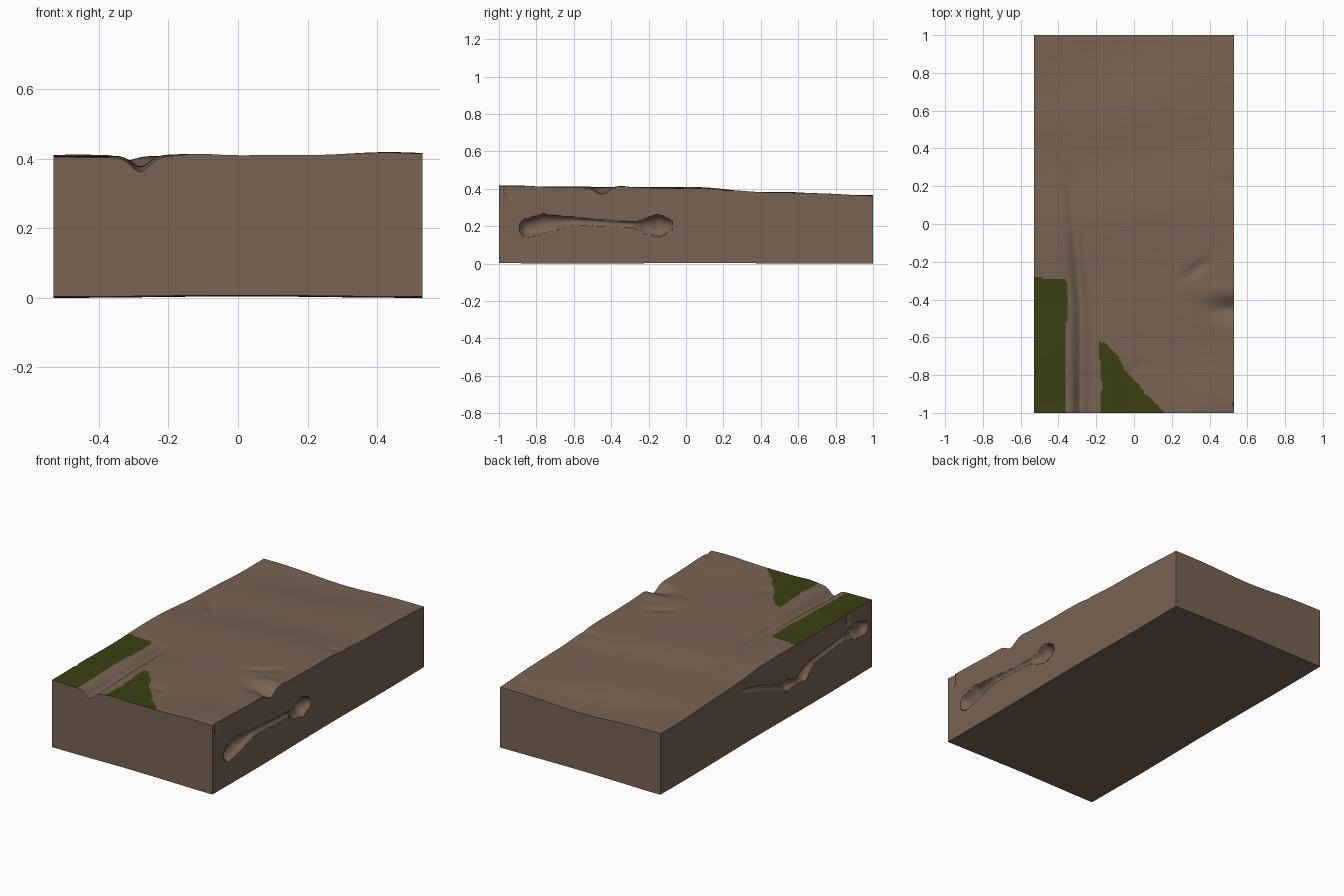
import bpy, bmesh, math
from mathutils import Vector

if "Cube" in bpy.data.objects:
    bpy.data.objects.remove(bpy.data.objects["Cube"])

HX, HY = 0.53, 1.0
NX, NY, NZ = 120, 220, 60


def material(name, rgb):
    m = bpy.data.materials.new(name)
    m.diffuse_color = (*rgb, 1)
    m.use_nodes = True
    m.node_tree.nodes["Principled BSDF"].inputs["Base Color"].default_value = m.diffuse_color
    return m


earth = material("brown earth", (0.19, 0.125, 0.083))
grass = material("dark olive grass", (0.043, 0.052, 0.005))


def lerp_table(t, table):
    """Smoothly interpolate a short table of (position, value)."""
    if t <= table[0][0]:
        return table[0][1]
    for (a, va), (b, vb) in zip(table, table[1:]):
        if t <= b:
            k = (t - a) / (b - a)
            return va + (vb - va) * k * k * (3 - 2 * k)
    return table[-1][1]


def bump(x, y, cx, cy, sx, sy, h, turn=0):
    c, s = math.cos(turn), math.sin(turn)
    u, v = (x - cx) * c + (y - cy) * s, (y - cy) * c - (x - cx) * s
    return h * math.exp(-(u / sx) ** 2 - (v / sy) ** 2)


# Ground height: gentle slope, ripples, gully, side notch and small dents
def height(x, y):
    z = lerp_table(y, [(-1, .406), (0, .407), (.45, .381), (1, .364)])
    z += .002 * math.sin(9 * x + 5 * y) + .002 * math.sin(11 * y - 4 * x + 1)
    z += bump(x, y, .42, -.95, .16, .2, .012) + bump(x, y, -.12, -.95, .07, .4, .007)
    z -= bump(x, y, 0, 1.0, .28, .25, .012)
    gx = lerp_table(y, [(-1, -.28), (-.5, -.28), (.2, -.33), (.42, -.46)])
    gd = lerp_table(y, [(-1, .042), (-.4, .03), (.1, .012), (.4, .004), (.5, 0)])
    z -= gd * math.exp(-((x - gx) / .036) ** 2)
    z -= bump(x, y, .53, -.45, .13, .05, .036)
    z += bump(x, y, .48, -.35, .12, .04, .006)
    z -= bump(x, y, .33, -.24, .09, .03, .012, .6)
    z -= bump(x, y, .0, -.77, .06, .03, .005, .5)
    z -= bump(x, y, .5, .22, .1, .03, .005)
    return z


# Burrows in the two long sides: chains of (y, z, radius)
RIGHT = [(-.84, .192, .048), (-.76, .212, .05), (-.6, .228, .018), (-.28, .208, .012),
         (-.21, .2, .04), (-.15, .203, .056), (-.11, .202, .038)]
LEFT = [(-.92, .265, .04), (-.84, .28, .045), (-.74, .28, .014), (-.43, .25, .014),
        (-.36, .205, .042), (-.28, .19, .012), (-.2, .2, .032), (-.12, .215, .014),
        (.08, .29, .014), (.22, .325, .009)]


def recess(y, z, side):
    chain, slot = (RIGHT, -.955) if side > 0 else (LEFT, -.77)
    best = 0
    for a, b in zip(chain, chain[1:]):
        dy, dz = b[0] - a[0], b[1] - a[1]
        t = ((y - a[0]) * dy + (z - a[1]) * dz) / (dy * dy + dz * dz)
        t = min(1, max(0, t))
        r = a[2] + (b[2] - a[2]) * t
        d = math.hypot(y - a[0] - dy * t, z - a[1] - dz * t) / r
        if d < 1:
            best = max(best, r * .9 * math.sqrt(1 - d * d))
    if abs(y - slot) < .014 and z > .345:      # little root hole at the rim
        best = max(best, .007)
    return best


def floor_z(x, y):
    return .004 + .002 * math.sin(6 * x + 1.5) + .002 * math.sin(5 * y + 1.2)


def side_point(x, y, v):
    lo, hi = floor_z(x, y), height(x, y)
    z = lo + (hi - lo) * v
    if abs(x) > HX - 1e-6 and abs(y) < HY - 1e-6:
        x -= math.copysign(recess(y, z, x), x)
    return x, y, z


# Grass outlines on the ground, seen from above
STRIP = [(-.6, -1.1), (-.365, -1.1), (-.36, -.6), (-.352, -.32), (-.365, -.295), (-.42, -.29), (-.6, -.28)]
WEDGE = [(-.185, -1.1), (-.18, -.98), (-.17, -.85), (-.19, -.62), (-.15, -.63), (-.09, -.69),
         (-.05, -.77), (.02, -.84), (.06, -.9), (.13, -.96), (.16, -1.0), (.2, -1.1)]


def inside(x, y, poly):
    hit = False
    for (x1, y1), (x2, y2) in zip(poly, poly[1:] + poly[:1]):
        if (y1 > y) != (y2 > y) and x < x1 + (y - y1) * (x2 - x1) / (y2 - y1):
            hit = not hit
    return hit


bm = bmesh.new()


def sheet(nu, nv, func, flip=False):
    vs = [[bm.verts.new(func(i / nu, j / nv)) for j in range(nv + 1)] for i in range(nu + 1)]
    faces = []
    for i in range(nu):
        for j in range(nv):
            q = [vs[i][j], vs[i + 1][j], vs[i + 1][j + 1], vs[i][j + 1]]
            faces.append(bm.faces.new(q[::-1] if flip else q))
    return faces


def px(u):
    return -HX + 2 * HX * u


def py(v):
    return -HY + 2 * HY * v


# Top, bottom, front/back and left/right sheets
top = sheet(NX, NY, lambda u, v: side_point(px(u), py(v), 1))
sheet(NX, NY, lambda u, v: side_point(px(u), py(v), 0), True)
for s in (-1, 1):
    sheet(NX, NZ, lambda u, v: side_point(px(u), s * HY, v), s > 0)
    sheet(NY, NZ, lambda u, v: side_point(s * HX, py(u), v), s < 0)
for f in top:
    c = f.calc_center_median()
    if inside(c.x, c.y, STRIP) or inside(c.x, c.y, WEDGE):
        f.material_index = 1
bmesh.ops.remove_doubles(bm, verts=bm.verts, dist=.0005)

# Settle exactly on the ground plane
low = min(v.co.z for v in bm.verts)
bmesh.ops.translate(bm, verts=bm.verts, vec=Vector((0, 0, -low)))

mesh = bpy.data.meshes.new("terrain_block")
bm.to_mesh(mesh)
bm.free()
mesh.materials.append(earth)
mesh.materials.append(grass)
block = bpy.data.objects.new("terrain_block", mesh)
bpy.context.collection.objects.link(block)
mesh.shade_smooth()
mesh.set_sharp_from_angle(angle=math.radians(40))
